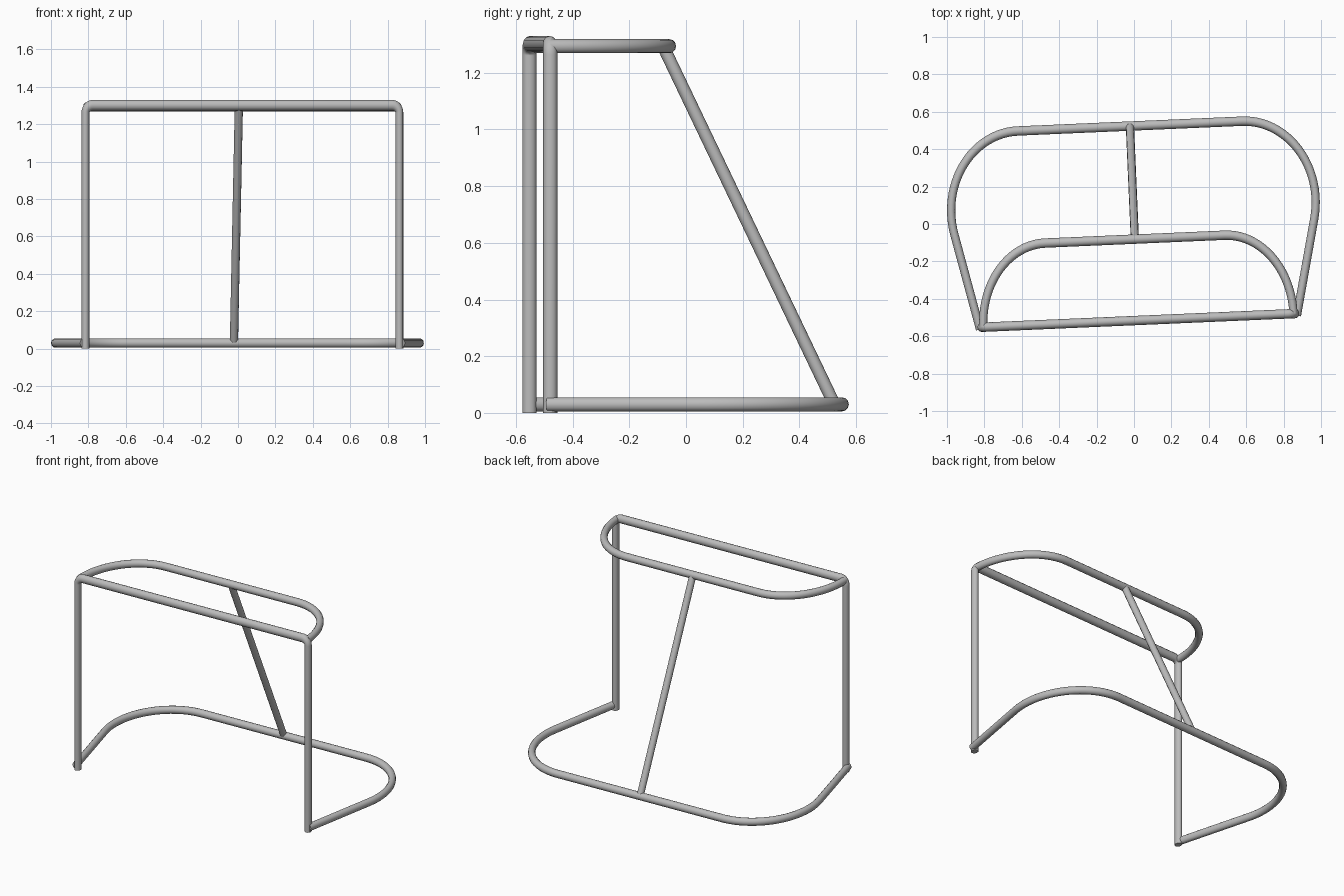
import bpy
from math import sin, cos, pi, radians
from mathutils import Matrix, Vector

cube = bpy.data.objects.get("Cube")
if cube:
    bpy.data.objects.remove(cube)

# One plain metal colour
metal = bpy.data.materials.new("grey_metal")
metal.use_nodes = True
metal.diffuse_color = (0.5, 0.5, 0.5, 1)
metal.node_tree.nodes["Principled BSDF"].inputs["Base Color"].default_value = (0.5, 0.5, 0.5, 1)

# The whole goal stands slightly turned
PLACE = Matrix.Translation((0.0235, -0.5155, 0)) @ Matrix.Rotation(radians(2.5), 4, "Z")
HALF, TOP_BAR, TOP_RAIL, LOW_RAIL = 0.84, 1.302, 1.294, 0.03


def tube(name, path, radius=0.025, squash=(1, 1, 1)):
    """Round tube along a path; squash makes its section slightly oval."""
    curve = bpy.data.curves.new(name, "CURVE")
    curve.dimensions = "3D"
    curve.bevel_depth = radius
    curve.bevel_resolution = 4
    curve.use_fill_caps = True
    spline = curve.splines.new("POLY")
    spline.points.add(len(path) - 1)
    for point, co in zip(spline.points, path):
        point.co = (*(c / s for c, s in zip(co, squash)), 1)
    helper = bpy.data.objects.new(name + "_path", curve)
    bpy.context.collection.objects.link(helper)
    graph = bpy.context.evaluated_depsgraph_get()
    mesh = bpy.data.meshes.new_from_object(helper.evaluated_get(graph))
    bpy.data.objects.remove(helper)
    mesh.transform(PLACE @ Matrix.Diagonal((*squash, 1)))
    mesh.materials.clear()
    mesh.materials.append(metal)
    obj = bpy.data.objects.new(name, mesh)
    bpy.context.collection.objects.link(obj)
    bpy.ops.object.select_all(action="DESELECT")
    obj.select_set(True)
    bpy.context.view_layer.objects.active = obj
    bpy.ops.object.shade_smooth_by_angle(angle=radians(40))
    return obj


def arc(cx, cy, a, b, start, end, steps):
    """Points on an elliptical arc, angles in degrees."""
    angles = [radians(start + (end - start) * i / steps) for i in range(steps + 1)]
    return [(cx + a * cos(t), cy + b * sin(t)) for t in angles]


def mirrored(half):
    """Right half of a path followed by its reflection."""
    return half + [Vector((-p[0], p[1], p[2])) for p in reversed(half)]


# Front frame: two posts and crossbar with rounded corners
r = 0.04
frame = [(HALF, 0, 0)] + [(x, 0, z) for x, z in arc(HALF - r, TOP_BAR - r, r, r, 0, 90, 8)]
tube("front_frame", mirrored(frame), squash=(0.84, 1, 1.12))

# Upper rail bowing back from the post tops
upper = [(x, y, TOP_RAIL) for x, y in arc(0.48, 0, 0.35, 0.435, 0, 90, 20)]
tube("upper_rail", mirrored(upper), squash=(0.88, 1, 1))

# Base rail flaring outwards, then round the back
base = [(HALF + 0.008, -0.01, LOW_RAIL)]
base += [(x, y, LOW_RAIL) for x, y in arc(0.6, 0.61, 0.375, 0.43, -15, 90, 24)]
tube("base_rail", mirrored(base), squash=(0.88, 1, 1))

# Sloping strut joining the two rails at the back
tube("back_strut", [(0, 1.04, LOW_RAIL), (0, 0.435, TOP_RAIL)], radius=0.022)
